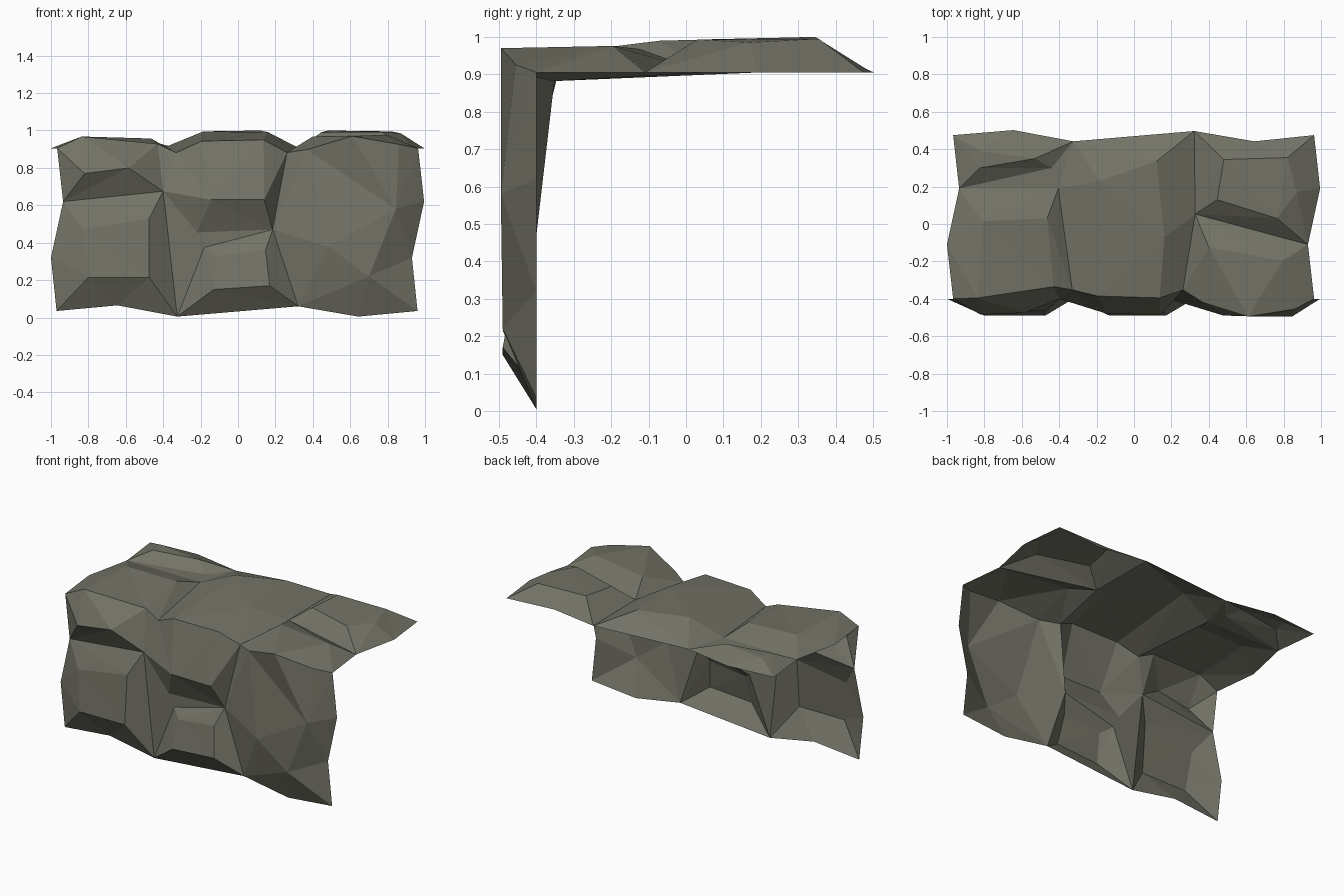
import bpy
import bmesh
from mathutils import Vector
from mathutils.geometry import delaunay_2d_cdt

if "Cube" in bpy.data.objects:
    bpy.data.objects.remove(bpy.data.objects["Cube"], do_unlink=True)

# One stone colour for the whole cliff
stone = bpy.data.materials.new("olive_grey_stone")
stone.use_nodes = True
colour = (0.17, 0.17, 0.134, 1)
stone.diffuse_color = colour
stone.node_tree.nodes["Principled BSDF"].inputs["Base Color"].default_value = colour

WALL_DEPTH = -.4
TOP_HEIGHT = .905


def wall(x, z, depth=WALL_DEPTH):
    return Vector((x, depth, z))


def top(x, y, height=TOP_HEIGHT):
    return Vector((x, y, height))


def build_rock(name, outline, cap, axis, closed_cap=True):
    """Fill a seam outline around a raised cap, seen along the given axis."""
    points = outline + cap
    flat = [Vector((p.x, p[axis])) for p in points]
    n, m = len(outline), len(cap)
    edges = [(i, (i + 1) % n) for i in range(n)]
    edges += [(n + i, n + i + 1) for i in range(m - 1)]
    if closed_cap and m > 2:
        edges.append((n + m - 1, n))
    _, _, faces, origins, _, _ = delaunay_2d_cdt(flat, edges, [], 1, 1e-5)
    bm = bmesh.new()
    verts = [bm.verts.new(points[o[0]]) for o in origins]
    for face in faces:
        bm.faces.new([verts[i] for i in face])
    bmesh.ops.dissolve_limit(bm, angle_limit=.02, verts=bm.verts, edges=bm.edges)
    mesh = bpy.data.meshes.new(name)
    bm.to_mesh(mesh)
    bm.free()
    mesh.materials.append(stone)
    obj = bpy.data.objects.new(name, mesh)
    bpy.context.collection.objects.link(obj)
    return obj


def wall_rock(name, outline, cap, closed_cap=True):
    return build_rock(name, outline, cap, 2, closed_cap)


def top_rock(name, outline, cap, closed_cap=True):
    return build_rock(name, outline, cap, 1, closed_cap)


# Tiling borders: wall and top share the same edge profile
side = [(-.97, .035), (-1, .32), (-.935, .62), (-.967, .905)]
end = [(-.645, .065), (-.325, .005), (.322, .06), (.643, .005)]
wall_right_side = [wall(x, z) for x, z in side]
wall_left_side = [wall(x + 1.93, z) for x, z in side]
top_right_side = [top(x, z - .43) for x, z in side]
top_left_side = [top(x + 1.93, z - .43) for x, z in side]
top_right_side[0] = wall_right_side[3]
top_left_side[0] = wall_left_side[3]
wall_end = [wall(x, z) for x, z in end]
top_end = [top(x, z + .437) for x, z in end]

# Seam points where neighbouring rocks meet
corner_a = Vector((-.33, -.352, .882))
corner_b = Vector((.262, -.352, .882))
notch = wall(-.4, .675)
shelf_a = wall(-.22, .455)
shelf_b = wall(.185, .47)
shelf_c = wall(-.18, .375)
dip_a = top(-.405, .19)
dip_b = top(-.44, .3)
dip_c = top(.327, .053)

# Ridges where the wall rolls over into the top
ridge_right = [Vector((-.835, -.395, .968)), Vector((-.43, -.335, .928))]
ridge_middle = [Vector((-.195, -.385, .943)), Vector((.137, -.395, .95))]
ridge_left = [Vector((.37, -.42, .898)), Vector((.61, -.495, .97)),
              Vector((.86, -.455, .926))]

# Wall rocks
wall_rock("wall_rock_lower_right",
          wall_right_side[:3] + [notch, wall_end[1], wall_end[0]],
          [wall(-.83, .475, -.465), wall(-.475, .53, -.465),
           wall(-.475, .215, -.49), wall(-.8, .215, -.49)])
wall_rock("wall_rock_upper_right",
          wall_right_side[2:] + ridge_right + [corner_a, notch],
          [wall(-.82, .77, -.485), wall(-.585, .8, -.475)])
wall_rock("wall_rock_middle",
          [corner_a] + ridge_middle + [corner_b, shelf_b, shelf_a, notch],
          [wall(-.145, .63, -.48), wall(.14, .63, -.485)])
wall_rock("wall_rock_lower_middle",
          [shelf_c, shelf_b, wall_end[2], wall_end[1]],
          [wall(-.115, .33, -.45), wall(.147, .36, -.455),
           wall(.17, .17, -.49), wall(-.13, .15, -.49)])
wall_rock("wall_ledge", [notch, shelf_a, shelf_b, shelf_c, wall_end[1]], [])
wall_rock("wall_rock_left",
          [corner_b] + ridge_left + wall_left_side[::-1]
          + [wall_end[3], wall_end[2], shelf_b],
          [wall(.48, .38, -.49), wall(.7, .22, -.49), wall(.845, .58, -.495)],
          closed_cap=False)

# Top rocks
top_rock("top_rock_front_right",
         top_right_side[:3] + [dip_a, corner_a] + ridge_right[::-1],
         [top(-.81, .015, .967), top(-.465, .03, .957)])
top_rock("top_rock_back_right",
         top_right_side[2:] + [top_end[0], top_end[1], dip_b],
         [top(-.825, .3, .96), top(-.53, .35, .96), top(-.82, .39, .96)])
top_rock("top_ledge", [top_right_side[2], dip_b, top_end[1], dip_a], [])
top_rock("top_rock_middle",
         [corner_a, dip_a, top_end[1], top_end[2], dip_c, corner_b]
         + ridge_middle[::-1],
         [top(-.185, .23, .995), top(.12, .335, 1), top(.163, -.07, .99)],
         closed_cap=False)
top_rock("top_rock_front_left",
         [corner_b, dip_c] + top_left_side[1::-1] + ridge_left[::-1],
         [top(.4, -.125, .968), top(.795, -.197, .976)])
top_rock("top_rock_back_left",
         [dip_c, top_end[2], top_end[3]] + top_left_side[:0:-1],
         [top(.445, .13, .99), top(.765, .03, .993), top(.87, .17, .985),
          top(.82, .355, .995), top(.48, .345, 1)])
